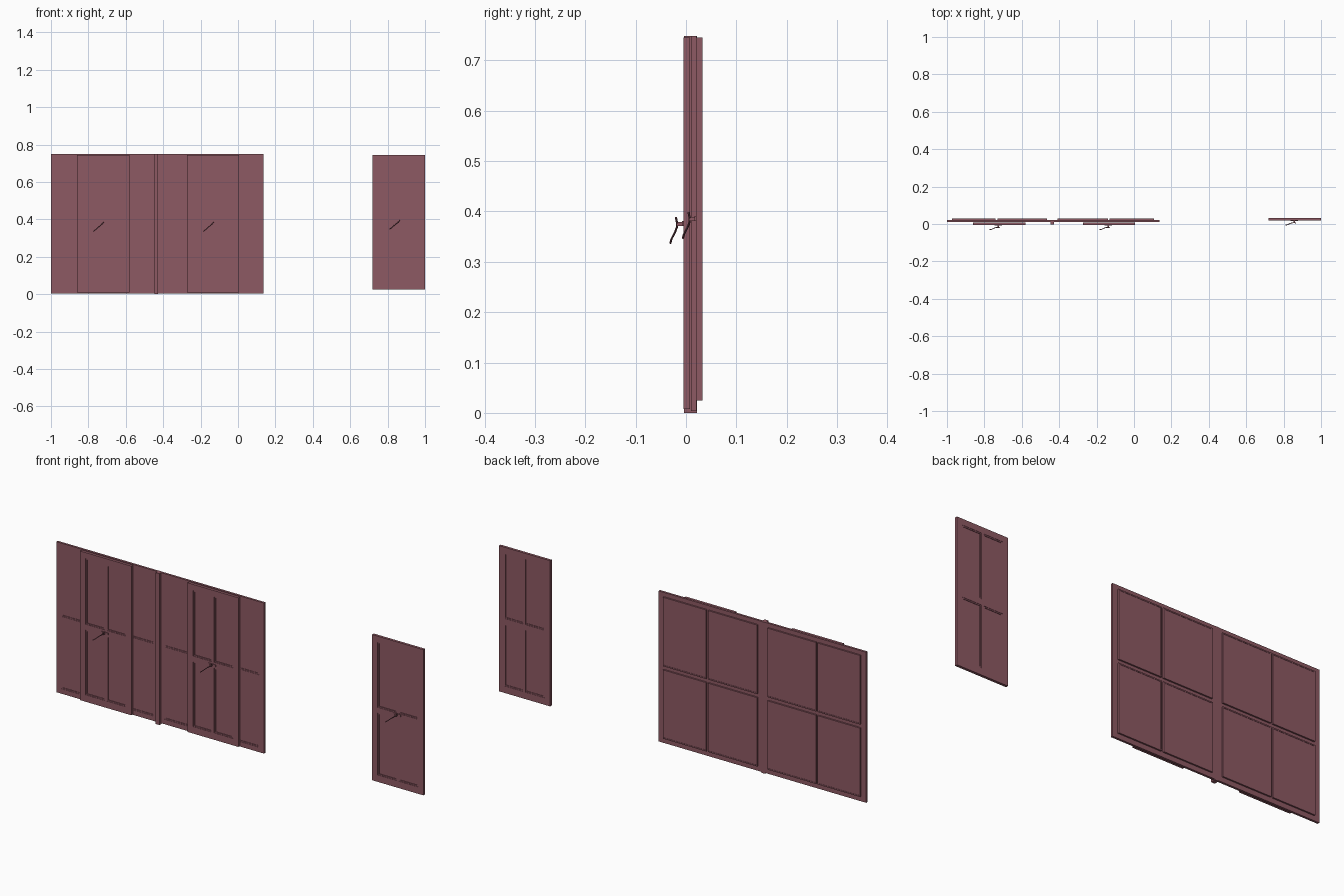
import bpy, bmesh
from mathutils import Vector

if "Cube" in bpy.data.objects:
    bpy.data.objects.remove(bpy.data.objects["Cube"])

paint = bpy.data.materials.new("painted_wood")
paint.diffuse_color = (0.27, 0.10, 0.125, 1)
paint.use_nodes = True
paint.node_tree.nodes["Principled BSDF"].inputs["Base Color"].default_value = paint.diffuse_color


def mesh_object(name, boxes):
    """One object made of boxes (x0, x1, y0, y1, z0, z1)."""
    bm = bmesh.new()
    for x0, x1, y0, y1, z0, z1 in boxes:
        verts = bmesh.ops.create_cube(bm, size=1)["verts"]
        for v in verts:
            v.co = Vector((x1 if v.co.x > 0 else x0,
                           y1 if v.co.y > 0 else y0,
                           z1 if v.co.z > 0 else z0))
    me = bpy.data.meshes.new(name)
    bm.to_mesh(me)
    bm.free()
    ob = bpy.data.objects.new(name, me)
    bpy.context.collection.objects.link(ob)
    me.materials.append(paint)
    return ob


def lattice(xs, zs, y0, y1):
    """Stiles and rails; xs and zs list start/end pairs of each bar."""
    boxes = [(a, b, y0, y1, zs[0][0], zs[-1][1]) for a, b in xs]
    for (_, a), (b, _) in zip(xs, xs[1:]):
        boxes += [(a, b, y0, y1, c, d) for c, d in zs]
    return boxes


def openings(xs, zs):
    return [(xs[i][1], xs[i + 1][0], zs[j][1], zs[j + 1][0])
            for i in range(len(xs) - 1) for j in range(len(zs) - 1)]


def ring(x0, x1, z0, z1, w, y0, y1):
    return lattice([(x0, x0 + w), (x1 - w, x1)], [(z0, z0 + w), (z1 - w, z1)], y0, y1)


def fixed_window(name, x0, x1, mullion):
    """Wide frame with four panes standing proud at the back."""
    xs = [(x0, x0 + .028), (mullion - .005, mullion + .005), (x1 - .028, x1)]
    zs = [(.004, .028), (.368, .386), (.727, .748)]
    mesh_object(name + "_frame", lattice(xs, zs, .01, .021))
    panes, beads = [], []
    for a, b, c, d in openings(xs, zs):
        panes.append((a, b, .014, .027, c, d))
        beads += ring(a, b, c, d, .006, .0115, .0285)
    mesh_object(name + "_panes", panes)
    mesh_object(name + "_beads", beads)


def handle(name, dx, dy, dz):
    """Bent lever on a small plate and spindle."""
    off = Vector((dx, dy, dz))
    cu = bpy.data.curves.new(name + "_lever", "CURVE")
    cu.dimensions = "3D"
    cu.bevel_depth, cu.bevel_resolution, cu.use_fill_caps = .0022, 1, True
    pts = [(-.773, -.031, .337), (-.762, -.029, .345), (-.748, -.022, .358),
           (-.734, -.018, .369), (-.724, -.018, .378), (-.717, -.020, .388)]
    sp = cu.splines.new("POLY")
    sp.points.add(len(pts) - 1)
    for p, c in zip(sp.points, pts):
        p.co = (*(Vector(c) + off), 1)
    ob = bpy.data.objects.new(name + "_lever", cu)
    bpy.context.collection.objects.link(ob)
    cu.materials.append(paint)
    bpy.ops.object.select_all(action="DESELECT")
    ob.select_set(True)
    bpy.context.view_layer.objects.active = ob
    bpy.ops.object.convert(target="MESH")
    bpy.ops.object.shade_smooth_by_angle()
    base = mesh_object(name + "_base", [(-.745, -.705, -.008, -.004, .371, .381),
                                        (-.731, -.723, -.019, -.006, .371, .379)])
    base.location = off


def sash(name, x0, x1, y, z0, z1, mid):
    """Opening sash: stepped frame, two by two recessed panes and beads."""
    m = (x0 + x1) / 2
    xs = [(x0, x0 + .03), (m - .006, m + .006), (x1 - .03, x1)]
    zs = [(z0, z0 + .034), (mid - .012, mid + .016), (z1 - .03, z1)]
    mesh_object(name + "_frame", lattice(xs, zs, y, y + .013))
    panes, beads = [], []
    for a, b, c, d in openings(xs, zs):
        panes.append((a, b, y + .005, y + .009, c, d))
        beads += ring(a, b, c, d, .006, y + .002, y + .0115)
    mesh_object(name + "_panes", panes)
    mesh_object(name + "_beads", beads)


# fixed windows and the post between them
fixed_window("left_window", -1.0, -.437, -.735)
fixed_window("right_window", -.437, .135, -.135)
mesh_object("centre_post", [(-.447, -.427, -.004, .022, 0, .748)])

# two sashes on the window and one free-standing sash
sash("left_sash", -.86, -.58, -.005, .008, .745, .375)
sash("right_sash", -.272, .005, -.005, .008, .745, .375)
sash("separate_sash", .72, 1.0, .02, .025, .745, .377)

# lever handles
handle("left_handle", 0, 0, 0)
handle("right_handle", .588, 0, 0)
handle("separate_handle", 1.583, .025, .01)
